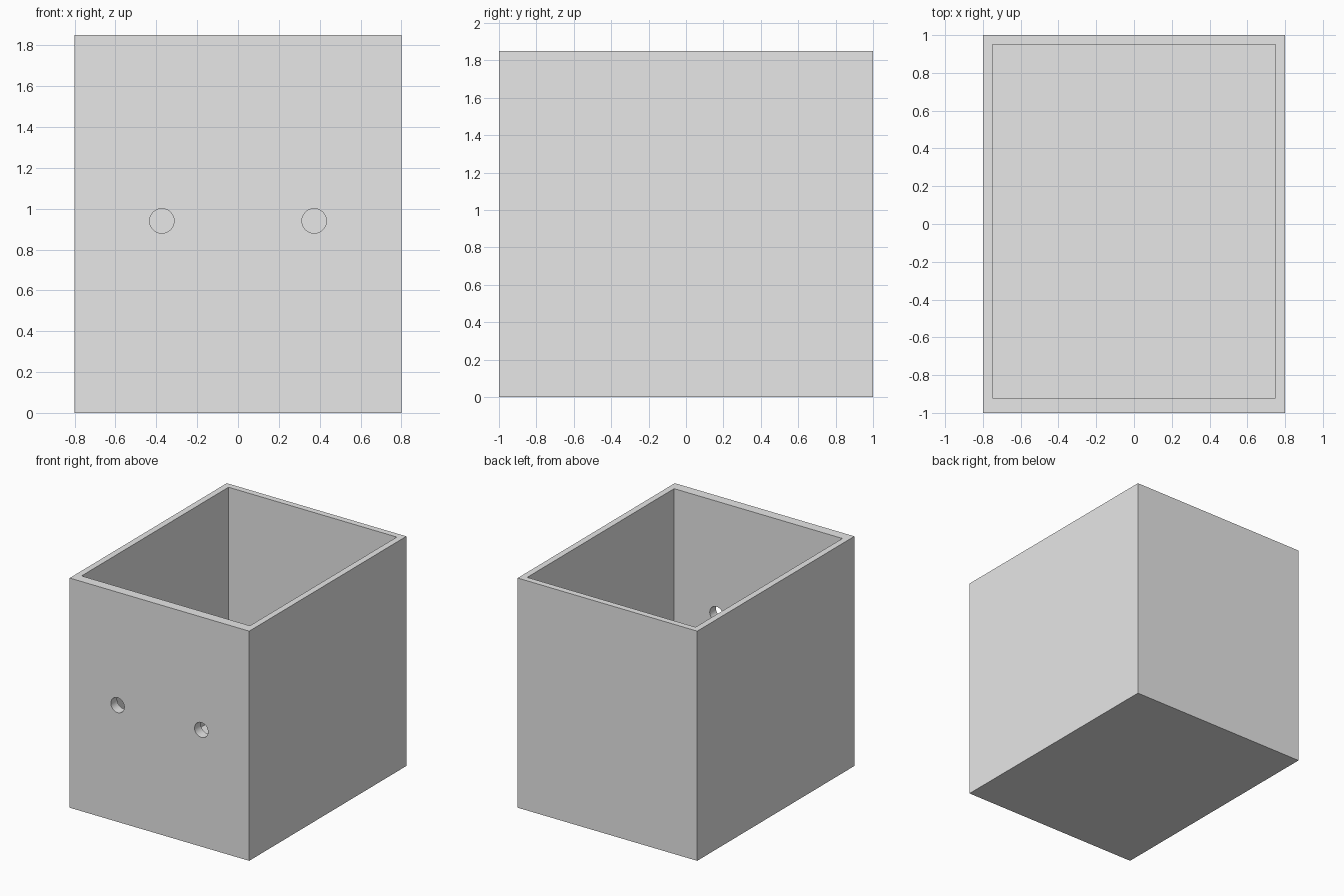
import bpy
import math

# Remove the default cube
if "Cube" in bpy.data.objects:
    bpy.data.objects.remove(bpy.data.objects["Cube"], do_unlink=True)

WIDTH, DEPTH, HEIGHT = 1.6, 2.0, 1.85
SIDE_WALL, BACK_WALL, FRONT_WALL, FLOOR = 0.05, 0.05, 0.08, 0.05
HOLE_X, HOLE_Z, HOLE_RADIUS = 0.373, 0.94, 0.06

grey = bpy.data.materials.new("light grey")
grey.use_nodes = True
colour = (0.8, 0.8, 0.8, 1)
grey.diffuse_color = colour
grey.node_tree.nodes["Principled BSDF"].inputs["Base Color"].default_value = colour


def block(name, low, high):
    """Axis-aligned block between two corners."""
    centre = [(a + b) / 2 for a, b in zip(low, high)]
    bpy.ops.mesh.primitive_cube_add(size=1, location=centre)
    obj = bpy.context.object
    obj.name = name
    obj.scale = [b - a for a, b in zip(low, high)]
    bpy.ops.object.transform_apply(location=True, rotation=False, scale=True)
    obj.data.materials.append(grey)
    return obj


def cut(target, cutter):
    """Subtract a hidden cutter and apply the result."""
    mod = target.modifiers.new(cutter.name, "BOOLEAN")
    mod.operation = "DIFFERENCE"
    mod.solver = "EXACT"
    mod.object = cutter
    bpy.context.view_layer.objects.active = target
    bpy.ops.object.modifier_apply(modifier=mod.name)
    bpy.data.objects.remove(cutter, do_unlink=True)


# Open-topped box with a thicker front wall
x, y = WIDTH / 2, DEPTH / 2
box = block("open_box", (-x, -y, 0), (x, y, HEIGHT))
cavity = block("cavity_cutter",
               (-x + SIDE_WALL, -y + FRONT_WALL, FLOOR),
               (x - SIDE_WALL, y - BACK_WALL, HEIGHT + 1))
cut(box, cavity)

# Pair of round holes through the front wall
for side in (-1, 1):
    bpy.ops.mesh.primitive_cylinder_add(
        vertices=48, radius=HOLE_RADIUS, depth=FRONT_WALL * 3,
        location=(side * HOLE_X, -y + FRONT_WALL / 2, HOLE_Z),
        rotation=(math.pi / 2, 0, 0))
    hole = bpy.context.object
    hole.name = "hole_cutter"
    hole.data.materials.append(grey)
    cut(box, hole)

# Smooth hole walls, sharp box edges
bpy.ops.object.select_all(action="DESELECT")
box.select_set(True)
bpy.context.view_layer.objects.active = box
bpy.ops.object.shade_smooth_by_angle(angle=math.radians(30))
